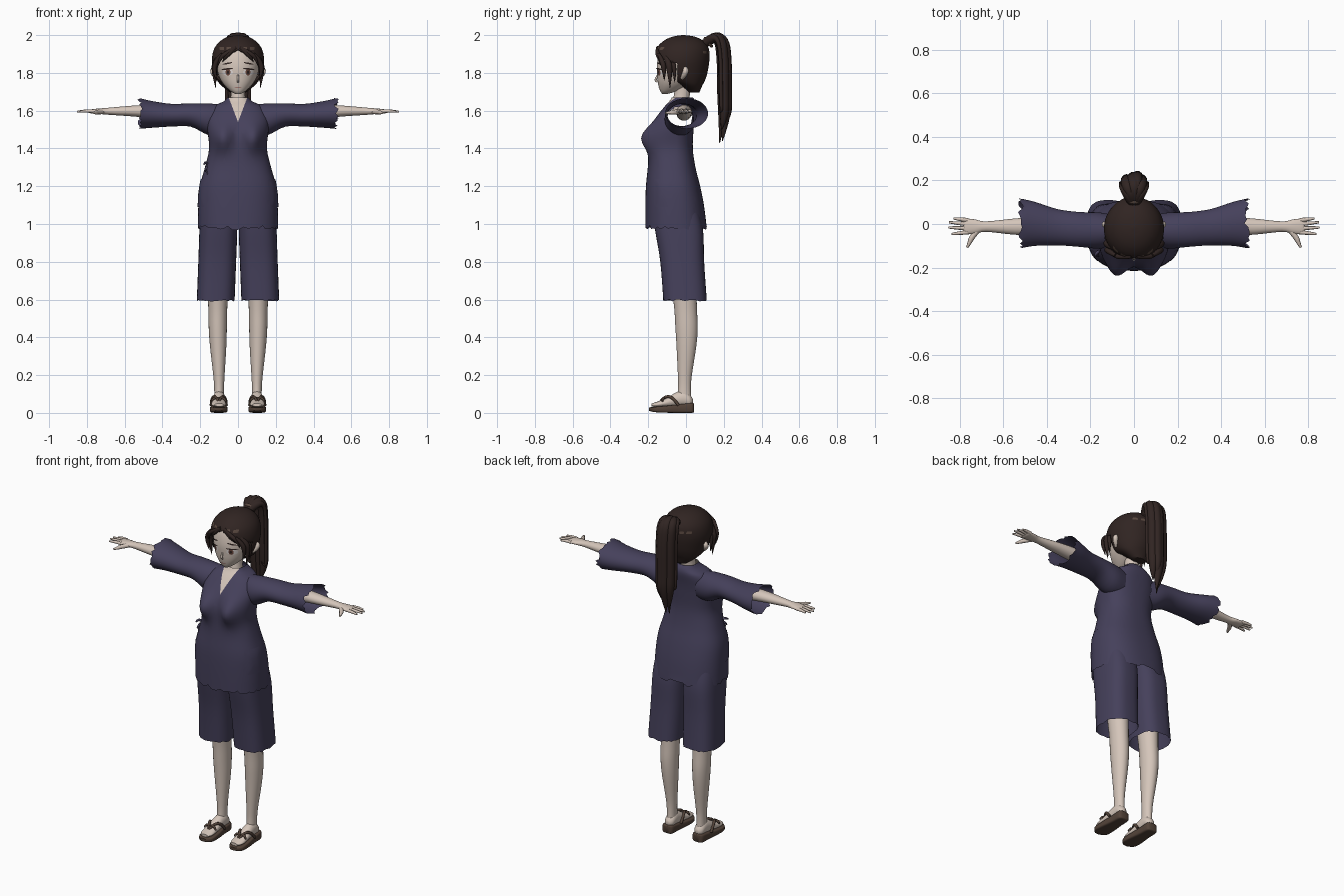
import bpy, bmesh, math, random
from mathutils import Vector
from mathutils.bvhtree import BVHTree

random.seed(4)
if "Cube" in bpy.data.objects:
    bpy.data.objects.remove(bpy.data.objects["Cube"])


def material(name, r, g, b):
    m = bpy.data.materials.new(name)
    m.use_nodes = True
    m.diffuse_color = (r, g, b, 1)
    node = next(n for n in m.node_tree.nodes if n.type == 'BSDF_PRINCIPLED')
    node.inputs["Base Color"].default_value = (r, g, b, 1)
    node.inputs["Roughness"].default_value = 0.8
    return m


SKIN = material("skin", 0.66, 0.56, 0.49)
CLOTH = material("indigo_cloth", 0.060, 0.052, 0.105)
HAIR = material("dark_hair", 0.030, 0.018, 0.016)
SHEEN = material("hair_sheen", 0.10, 0.065, 0.05)
SOLE = material("sandal_brown", 0.085, 0.055, 0.04)
WHITE = material("eye_white", 0.75, 0.70, 0.68)
IRIS = material("iris_brown", 0.16, 0.07, 0.05)
LIP = material("lip", 0.42, 0.22, 0.19)
SIDES = ((1, "left"), (-1, "right"))


def finish(name, bm, *mats):
    bmesh.ops.recalc_face_normals(bm, faces=bm.faces)
    me = bpy.data.meshes.new(name)
    bm.to_mesh(me)
    bm.free()
    for m in mats:
        me.materials.append(m)
    me.shade_smooth()
    me.set_sharp_from_angle(angle=math.radians(50))
    ob = bpy.data.objects.new(name, me)
    bpy.context.collection.objects.link(ob)
    return ob


def smooth_rows(rows, steps):
    # Catmull-Rom through the given sections
    rows = [Vector(r) for r in rows]
    out = []
    for i in range(len(rows) - 1):
        a, b, c, d = rows[max(i - 1, 0)], rows[i], rows[i + 1], rows[min(i + 2, len(rows) - 1)]
        for k in range(steps):
            t = k / steps
            out.append(0.5 * (2 * b + (c - a) * t + (2 * a - 5 * b + 4 * c - d) * t * t
                              + (3 * b - a - 3 * c + d) * t ** 3))
    return out + [rows[-1]]


def power(v, p):
    return math.copysign(abs(v) ** (2 / p), v)


def loft(rows, axis='z', n=32, steps=4, p=2, caps=True, jag=0, jag_row=0):
    # Each row: position on the axis, two centre values, two radii
    bm = bmesh.new()
    rings = []
    rows = smooth_rows(rows, steps)
    for j, (t, a, b, ra, rb) in enumerate(rows):
        ring = []
        for i in range(n):
            u = 2 * math.pi * i / n
            pa, pb = a + ra * power(math.cos(u), p), b + rb * power(math.sin(u), p)
            h = t + (random.uniform(-jag, jag) if j == jag_row % len(rows) else 0)
            co = {'z': (pa, pb, h), 'x': (h, pa, pb), 'y': (pa, h, pb)}[axis]
            ring.append(bm.verts.new(co))
        rings.append(ring)
    for r, q in zip(rings, rings[1:]):
        for i in range(n):
            bm.faces.new((r[i], r[(i + 1) % n], q[(i + 1) % n], q[i]))
    if caps:
        bm.faces.new(rings[0])
        bm.faces.new(rings[-1])
    return bm


def depth(rows):
    # Sections given as height, half width, front y, back y
    return [(z, 0, (f + b) / 2, w, (b - f) / 2) for z, w, f, b in rows]


def cut(bm, co, no):
    bmesh.ops.bisect_plane(bm, geom=bm.verts[:] + bm.edges[:] + bm.faces[:], plane_co=co, plane_no=no)


def strand(name, pts, mat, res=3):
    # Tapering tube through points of x, y, z, radius
    cu = bpy.data.curves.new(name, 'CURVE')
    cu.dimensions = '3D'
    cu.bevel_depth, cu.bevel_resolution, cu.use_fill_caps = 1, res, True
    sp = cu.splines.new('NURBS')
    sp.points.add(len(pts) - 1)
    for point, (x, y, z, r) in zip(sp.points, pts):
        point.co, point.radius = (x, y, z, 1), r
    sp.order_u, sp.use_endpoint_u, sp.resolution_u = 3, True, 6
    cu.materials.append(mat)
    bpy.context.collection.objects.link(bpy.data.objects.new(name, cu))


def decal(name, bvh, u, v, ru, rv, mat, lift=0.003, p=2, tilt=0, ray=(0, 1, 0)):
    # Thin plate laid on a surface along the ray direction
    bm = bmesh.new()
    ray = Vector(ray)
    rings = []
    for k in range(1, 5):
        ring = []
        for i in range(20):
            w = 2 * math.pi * i / 20
            a, b = ru * k / 4 * power(math.cos(w), p), rv * k / 4 * power(math.sin(w), p)
            a, b = u + a, v + b + a * tilt
            start = Vector((0, a, b)) if ray.x else Vector((a, 0, b))
            hit = bvh.ray_cast(start - ray, ray)[0] or start
            ring.append(bm.verts.new(hit - ray * lift))
        if rings:
            for i in range(20):
                j = (i + 1) % 20
                bm.faces.new((rings[-1][i], rings[-1][j], ring[j], ring[i]))
        else:
            bm.faces.new(ring)
        rings.append(ring)
    finish(name, bm, mat)


# Tunic: flared body, bust, open armholes and a V neck
bm = loft(depth([(0.98, .212, -.215, .11), (1.1, .21, -.215, .095), (1.2, .202, -.212, .075),
                 (1.3, .175, -.202, .05), (1.4, .153, -.195, .036), (1.5, .162, -.185, .04),
                 (1.56, .16, -.16, .046), (1.62, .13, -.115, .055), (1.65, .075, -.088, .05),
                 (1.67, .055, -.075, .035)]), n=64, p=2.4, caps=False, jag=.012)
for v in bm.verts:
    if v.co.y < -.05:
        v.co.y -= .058 * math.exp(-((abs(v.co.x) - .085) / .055) ** 2 - ((v.co.z - 1.455) / .07) ** 2)
body_bvh = BVHTree.FromBMesh(bm)
for s in (1, -1):
    cut(bm, (0, 0, 1.54), (s, 0, -.38))
holes = []
for f in bm.faces:
    c = f.calc_center_median()
    f.material_index = int(c.y < 0 and abs(c.x) < .38 * (c.z - 1.54))
    if abs(c.x) > .1 and ((c.y + .03) / .07) ** 2 + ((c.z - 1.555) / .065) ** 2 < 1:
        holes.append(f)
bmesh.ops.delete(bm, geom=holes, context='FACES')
finish("tunic", bm, CLOTH, SKIN)
for s, side in SIDES:
    decal(side + "_pocket", body_bvh, -.12, 1.165, .05, .075, CLOTH, .004, 9, ray=(-s, 0, 0))
for i, z in enumerate((1.335, 1.30, 1.285)):
    strand("side_tie", [(-.15, -.12, 1.31, .006), (-.175, -.13, z, .009), (-.18 + .01 * i, -.15, z - .02, .004)], CLOTH, 1)

for s, side in SIDES:
    # Wide ragged sleeves
    finish(side + "_sleeve", loft([(s * x, y, z, ry, rz) for x, y, z, ry, rz in (
        (.09, -.03, 1.55, .07, .083), (.16, -.03, 1.555, .083, .083), (.25, -.025, 1.577, .08, .062),
        (.35, -.015, 1.576, .083, .06), (.45, 0, 1.58, .1, .07), (.52, .003, 1.585, .114, .081))],
        'x', 40, caps=False, jag=.013, jag_row=-1), CLOTH)
    # Arm and palm
    finish(side + "_arm", loft([(s * x, y, z, ry, rz) for x, y, z, ry, rz in (
        (.33, -.01, 1.585, .04, .038), (.45, -.01, 1.595, .042, .036), (.55, -.012, 1.598, .037, .029),
        (.68, -.012, 1.597, .024, .019), (.73, -.012, 1.597, .033, .015),
        (.772, -.011, 1.596, .036, .012), (.785, -.011, 1.596, .03, .007))], 'x', 20), SKIN)
    for y0, x1, y1 in ((.018, .828, .026), (-.001, .85, .008), (-.02, .853, -.016), (-.038, .838, -.046)):
        strand(side + "_finger", [(s * .765, y0, 1.597, .010), (s * .805, (y0 + y1) / 2, 1.6, .009),
                                  (s * x1, y1, 1.594, .005)], SKIN, 2)
    strand(side + "_thumb", [(s * .715, -.025, 1.595, .013), (s * .745, -.06, 1.592, .013),
                             (s * .755, -.085, 1.59, .010), (s * .767, -.108, 1.588, .005)], SKIN, 2)
    # Knee-length shorts
    finish(side + "_shorts_leg", loft([(z, s * x, y, rx, ry) for z, x, y, rx, ry in (
        (.595, .118, -.005, .1, .115), (.8, .11, -.02, .1, .116), (.97, .104, -.037, .1, .127),
        (1.1, .1, -.06, .095, .12))], n=40, p=2.8, caps=False, jag=.005), CLOTH)
    # Bare leg and foot
    finish(side + "_leg", loft([(z, s * x, y, rx, ry) for z, x, y, rx, ry in (
        (.06, .1, -.01, .026, .038), (.13, .1, -.008, .026, .034), (.2, .101, -.006, .03, .037),
        (.35, .105, .002, .043, .052), (.45, .107, .003, .048, .059), (.55, .107, -.002, .05, .06),
        (.68, .107, -.012, .056, .066))], n=24), SKIN)
    finish(side + "_foot", loft([(y, s * x, z, rx, rz) for y, x, z, rx, rz in (
        (.036, .1, .06, .012, .014), (.02, .1, .065, .028, .032), (-.01, .1, .075, .032, .042),
        (-.05, .101, .07, .033, .04), (-.1, .102, .055, .037, .025), (-.15, .102, .045, .038, .015),
        (-.182, .1, .042, .024, .008))], 'y', 20), SKIN)
    # Sandal: wedge sole with a crossing strap and bow
    finish(side + "_sandal_sole", loft([(y, s * .102, z, rx, rz) for y, z, rx, rz in (
        (.043, .027, .018, .022), (.03, .026, .035, .026), (-.03, .023, .038, .023),
        (-.11, .019, .046, .018), (-.165, .018, .044, .014), (-.195, .02, .018, .009))],
        'y', 24, p=5), SOLE)
    for d in (1, -1):
        strand(side + "_sandal_strap", [(s * .102 + d * .04, -.04, .04, .008), (s * .102 + d * .038, -.07, .085, .008),
                                        (s * .102 + d * .012, -.115, .088, .008), (s * .102, -.14, .055, .006)], SOLE, 2)
        strand(side + "_strap_bow", [(s * .102, -.118, .078, .005), (s * .102 + d * .03, -.12, .085, .01),
                                     (s * .102 + d * .038, -.125, .06, .004)], SOLE, 1)

# Neck and head
finish("neck", loft([(1.6, 0, -.025, .05, .045), (1.66, 0, -.025, .04, .043),
                     (1.7, 0, -.02, .038, .042), (1.78, 0, -.02, .04, .045)], n=24), SKIN)
bm = loft(depth([(1.688, .012, -.125, -.1), (1.705, .042, -.137, -.045), (1.74, .077, -.147, .02),
                 (1.78, .1, -.152, .07), (1.84, .114, -.154, .1), (1.91, .105, -.138, .09),
                 (1.96, .07, -.1, .06), (1.975, .02, -.05, .02)]), n=40, p=2.15)
head_bvh = BVHTree.FromBMesh(bm)
finish("head", bm, SKIN)
strand("nose", [(0, -.147, 1.795, .004), (0, -.156, 1.775, .006), (0, -.163, 1.76, .006), (0, -.15, 1.752, .005)], SKIN, 2)
decal("mouth", head_bvh, 0, 1.722, .018, .003, LIP)
for s, side in SIDES:
    decal(side + "_eye", head_bvh, s * .055, 1.803, .028, .018, WHITE, .002)
    decal(side + "_iris", head_bvh, s * .053, 1.803, .013, .017, IRIS, .0035)
    decal(side + "_pupil", head_bvh, s * .053, 1.803, .006, .009, HAIR, .005)
    decal(side + "_lash", head_bvh, s * .057, 1.821, .031, .004, HAIR, .006, tilt=-s * .1)
    decal(side + "_brow", head_bvh, s * .056, 1.85, .026, .004, HAIR, .004, tilt=-s * .2)
    strand(side + "_ear", [(s * .108, -.02, 1.775, .012), (s * .128, -.008, 1.79, .014),
                           (s * .136, .002, 1.82, .016), (s * .115, -.01, 1.83, .008)], SKIN)

# Hair cap with a parted opening over the face
bm = loft(depth([(1.695, .04, .015, .07), (1.73, .085, -.03, .085), (1.76, .11, -.1, .1),
                 (1.8, .127, -.153, .113), (1.87, .138, -.166, .124), (1.93, .125, -.155, .12),
                 (1.97, .092, -.118, .09), (1.992, .05, -.07, .045), (2.0, .006, -.02, -.01)]), n=56)
hair_bvh = BVHTree.FromBMesh(bm)
for co, no in (((0, 0, 1.925), (.55, 0, 1)), ((0, 0, 1.925), (-.55, 0, 1)), ((0, -.045, 0), (0, 1, 0))):
    cut(bm, co, no)
opening = [f for f in bm.faces if f.calc_center_median().y < -.045
           and f.calc_center_median().z < 1.925 - .55 * abs(f.calc_center_median().x)]
bmesh.ops.delete(bm, geom=opening, context='FACES')
cap = finish("hair_cap", bm, HAIR)
shell = cap.modifiers.new("thickness", 'SOLIDIFY')
shell.thickness = .012
for x in (-.085, -.05, .035, .075):
    decal("hair_sheen_patch", hair_bvh, x, 1.93, .012, .008, SHEEN, .002, 6)
    decal("hair_sheen_patch", hair_bvh, x, 1.91, .012, .007, SHEEN, .002, 6, ray=(0, -1, 0))

# Locks framing the face
for s, side in SIDES:
    for k, (x, y, z, r) in enumerate(((.118, -.085, 1.72, .018), (.112, -.115, 1.76, .014), (.124, -.06, 1.75, .013))):
        strand(side + "_face_lock", [(s * .085, y - .03, 1.9, .008), (s * .117, y - .01, 1.865, r),
                                     (s * .128, y, 1.81, r * .9), (s * x, y, z, .001)], HAIR)
    for x, z in ((.07, 1.858), (.095, 1.835)):
        strand(side + "_fringe_lock", [(s * .012, -.15, 1.935, .008), (s * x * .65, -.152, 1.905, .013),
                                       (s * x, -.143, 1.88, .01), (s * (x + .012), -.132, z, .001)], HAIR)

# High ponytail and its tie
for x, y, tip, r in ((0, .205, 1.44, .036), (.034, .2, 1.5, .028), (-.034, .2, 1.47, .028),
                     (.015, .218, 1.53, .026), (-.02, .19, 1.43, .026), (.06, .185, 1.62, .010), (-.06, .185, 1.6, .010)):
    strand("ponytail_lock", [(0, .09, 1.945, .022), (x * .4, .13, 1.985, .026), (x, y - .015, 1.985, r),
                             (x, y, 1.87, r), (x, y, 1.7, r), (x, y + .005, 1.57, r * .9),
                             (x * .6, y - .012, tip, .002)], HAIR)
bpy.ops.mesh.primitive_torus_add(major_radius=.026, minor_radius=.009, major_segments=20, minor_segments=8,
                                 location=(0, .118, 1.962), rotation=(math.radians(-50), 0, 0))
tie = bpy.context.object
tie.name = "hair_tie"
tie.data.materials.append(SHEEN)
tie.data.shade_smooth()
